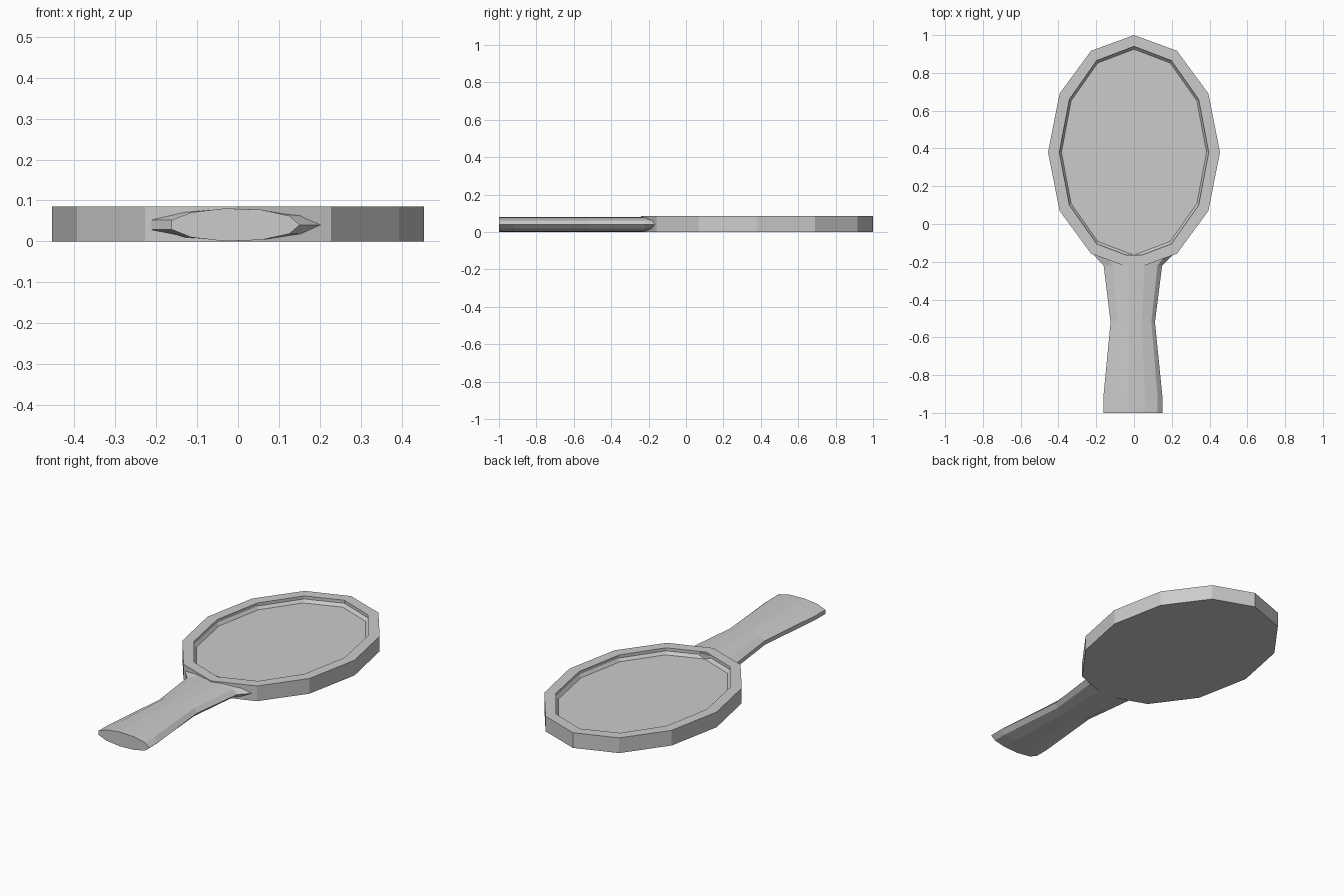
import bpy, bmesh
from math import cos, sin, tau

if "Cube" in bpy.data.objects:
    bpy.data.objects.remove(bpy.data.objects["Cube"])


def ring(bm, n, centre, rx, ry, plane):
    """Elliptical n-sided loop in the XY or XZ plane, first corner on +x."""
    verts = []
    for i in range(n):
        a = tau * i / n
        u, v = rx * cos(a), ry * sin(a)
        off = (u, v, 0) if plane == "XY" else (u, 0, v)
        verts.append(bm.verts.new([c + o for c, o in zip(centre, off)]))
    return verts


def loft(name, n, stations, plane):
    """Skin a closed solid through (centre, rx, ry) loops."""
    bm = bmesh.new()
    loops = [ring(bm, n, c, rx, ry, plane) for c, rx, ry in stations]
    for a, b in zip(loops, loops[1:]):
        for i in range(n):
            j = (i + 1) % n
            bm.faces.new((a[i], a[j], b[j], b[i]))
    bm.faces.new(loops[0])
    bm.faces.new(loops[-1])
    bmesh.ops.recalc_face_normals(bm, faces=bm.faces)
    mesh = bpy.data.meshes.new(name)
    bm.to_mesh(mesh)
    bm.free()
    obj = bpy.data.objects.new(name, mesh)
    bpy.context.collection.objects.link(obj)
    return obj


# Mirror head: twelve-sided oval frame with a recessed glass face
HEAD_Y = 0.38
head_profile = [  # rx, ry, z
    (0.455, 0.62, 0.0),
    (0.455, 0.62, 0.085),
    (0.395, 0.56, 0.085),
    (0.395, 0.56, 0.068),
    (0.384, 0.545, 0.052),
]
loft("mirror_head", 12,
     [((0, HEAD_Y, z), rx, ry) for rx, ry, z in head_profile], "XY")

# Handle: eleven-sided flattened grip, waisted, flaring into the frame
handle_profile = [  # y, half width
    (-1.0, 0.16),
    (-0.92, 0.16),
    (-0.52, 0.12),
    (-0.22, 0.158),
    (-0.165, 0.212),
]
loft("handle", 11,
     [((-0.009, y, 0.0405), w, 0.0405) for y, w in handle_profile], "XZ")
